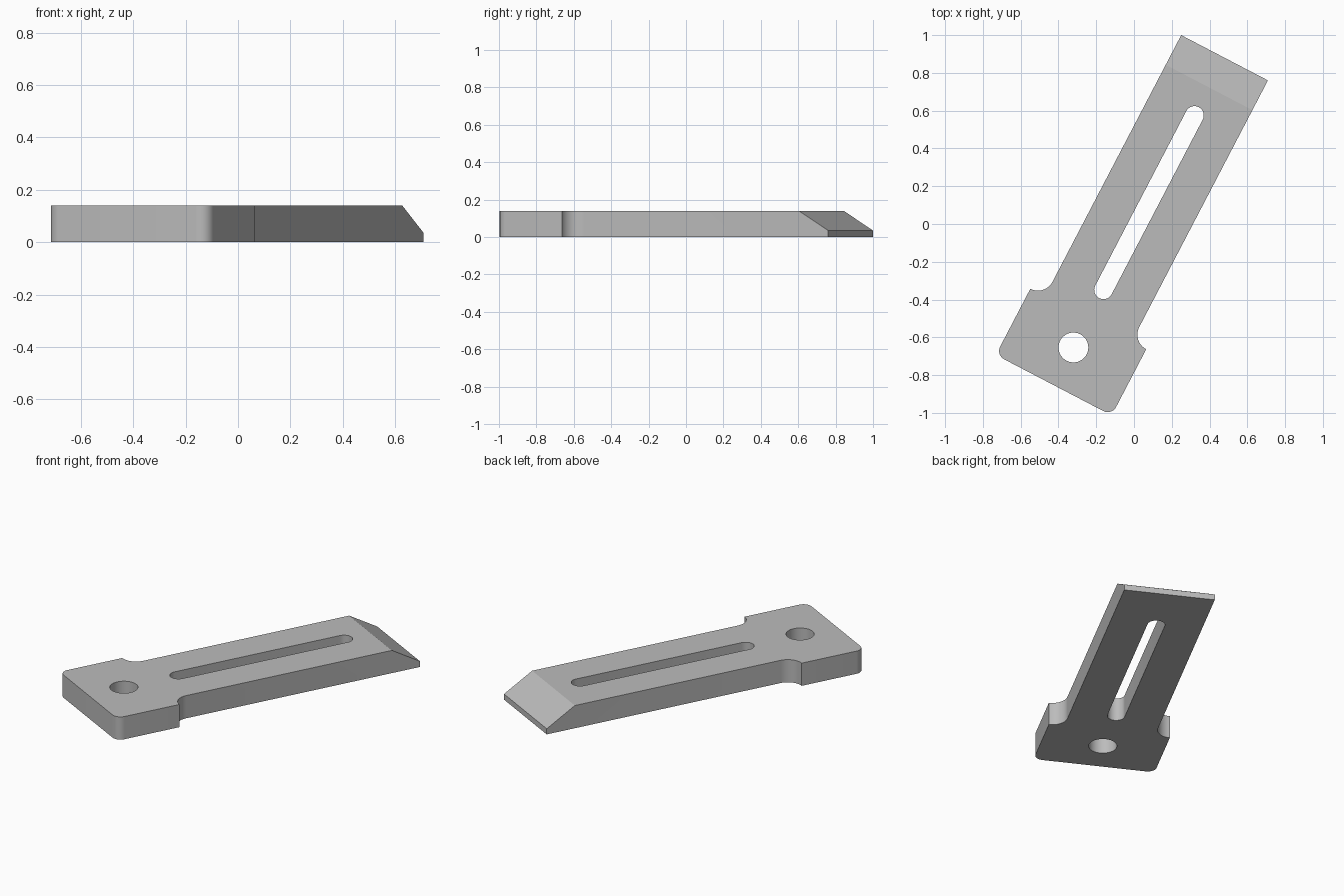
import bpy, bmesh
from math import cos, sin, radians
from mathutils import Matrix

cube = bpy.data.objects.get("Cube")
if cube:
    bpy.data.objects.remove(cube, do_unlink=True)

# Sizes, with y along the plate before it is turned
MID, THICK, TURN = 0.018, 0.14, -27.55
NECK, HEAD = 0.259, 0.346            # half widths
TIP, BASE, SHOULDER = 1.002, -0.953, -0.558
FILLET, CORNER = HEAD - NECK, 0.05
BEVEL_Y, BEVEL_RUN, BEVEL_DROP = 0.825, 0.175, 0.104


def arc(cx, cy, r, start, end, steps=10):
    angles = [radians(start + (end - start) * i / steps) for i in range(steps + 1)]
    return [(cx + r * cos(a), cy + r * sin(a)) for a in angles]


# Outline: right half from tip to base, then its mirror image
half = [(NECK, TIP)]
half += arc(HEAD, SHOULDER + FILLET, FILLET, 180, 270)
half += arc(HEAD - CORNER, BASE + CORNER, CORNER, 0, -90)
outline = half + [(-x, y) for x, y in reversed(half)]

# Adjustment slot and round hole
slot = arc(0, 0.658, 0.049, 0, 180, 16) + arc(0, -0.384, 0.049, 180, 360, 16)
hole = arc(0, -0.728, 0.079, 0, 360, 40)[:-1]

bm = bmesh.new()
for loop in (outline, slot, hole):
    verts = [bm.verts.new((x + MID, y, 0)) for x, y in loop]
    for a, b in zip(verts, verts[1:] + verts[:1]):
        bm.edges.new((a, b))
bmesh.ops.triangle_fill(bm, edges=bm.edges[:], use_beauty=True, normal=(0, 0, 1))

# Thickness
extruded = bmesh.ops.extrude_face_region(bm, geom=bm.faces[:], use_keep_orig=True)
top = [v for v in extruded["geom"] if isinstance(v, bmesh.types.BMVert)]
bmesh.ops.translate(bm, verts=top, vec=(0, 0, THICK))

# Sloped cutting end
cut = bmesh.ops.bisect_plane(
    bm, geom=bm.verts[:] + bm.edges[:] + bm.faces[:],
    plane_co=(0, BEVEL_Y, THICK), plane_no=(0, BEVEL_DROP, BEVEL_RUN), clear_outer=True)
rim = [e for e in cut["geom_cut"] if isinstance(e, bmesh.types.BMEdge)]
bmesh.ops.holes_fill(bm, edges=rim, sides=0)

bmesh.ops.recalc_face_normals(bm, faces=bm.faces[:])
bmesh.ops.transform(bm, matrix=Matrix.Rotation(radians(TURN), 4, "Z"), verts=bm.verts[:])

mesh = bpy.data.meshes.new("slotted_blade")
bm.to_mesh(mesh)
bm.free()
blade = bpy.data.objects.new("slotted_blade", mesh)
bpy.context.collection.objects.link(blade)

# Plain grey metal
grey = bpy.data.materials.new("grey_metal")
grey.use_nodes = True
colour = (0.5, 0.5, 0.5, 1)
grey.diffuse_color = colour
grey.node_tree.nodes["Principled BSDF"].inputs["Base Color"].default_value = colour
mesh.materials.append(grey)

bpy.ops.object.select_all(action="DESELECT")
blade.select_set(True)
bpy.context.view_layer.objects.active = blade
bpy.ops.object.shade_smooth_by_angle(angle=radians(30))
